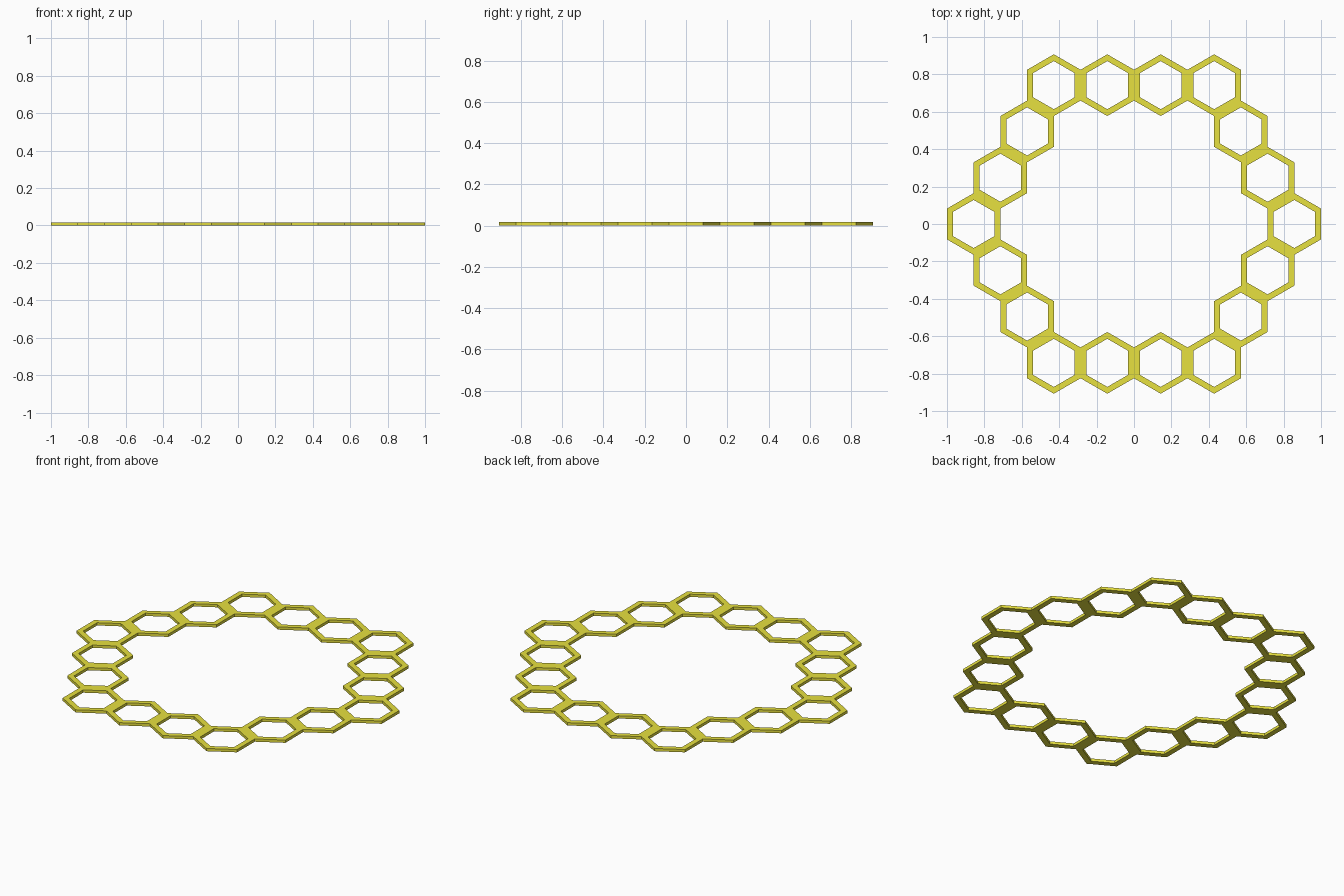
import bpy, bmesh
from math import cos, sin, pi, sqrt

if "Cube" in bpy.data.objects:
    bpy.data.objects.remove(bpy.data.objects["Cube"])

PITCH = 2 / 7              # distance between cell centres
R = PITCH / sqrt(3)        # outer corner radius
R_IN = R * 0.78            # hole corner radius
H = 0.0165                 # plate thickness
RING = 3                   # cells per side of the big hexagon

# Axial coordinates of the 18 cells in the ring
span = range(-RING, RING + 1)
cells = {(q, r) for q in span for r in span
         if max(abs(q), abs(r), abs(q + r)) == RING}
# Neighbour across side i (outward normals at 0, 60, 120 ... degrees)
SIDES = [(1, 0), (0, 1), (-1, 1), (-1, 0), (0, -1), (1, -1)]

bm = bmesh.new()


def corners(cx, cy, rad, z):
    return [bm.verts.new((cx + rad * cos(pi / 3 * i - pi / 6),
                          cy + rad * sin(pi / 3 * i - pi / 6), z))
            for i in range(6)]


# Each cell: a hexagonal frame, open on sides shared with a neighbour
for q, r in sorted(cells):
    cx, cy = PITCH * (q + r / 2), PITCH * r * sqrt(3) / 2
    ob, ot = corners(cx, cy, R, 0), corners(cx, cy, R, H)
    ib, it = corners(cx, cy, R_IN, 0), corners(cx, cy, R_IN, H)
    for i, (dq, dr) in enumerate(SIDES):
        j = (i + 1) % 6
        bm.faces.new((ot[i], ot[j], it[j], it[i]))
        bm.faces.new((ob[j], ob[i], ib[i], ib[j]))
        bm.faces.new((ib[j], ib[i], it[i], it[j]))
        if (q + dq, r + dr) not in cells:
            bm.faces.new((ob[i], ob[j], ot[j], ot[i]))

bmesh.ops.remove_doubles(bm, verts=bm.verts, dist=1e-4)
mesh = bpy.data.meshes.new("honeycomb_ring")
bm.to_mesh(mesh)
bm.free()

# Yellow material
mat = bpy.data.materials.new("yellow")
mat.diffuse_color = (0.8, 0.75, 0.05, 1)
mat.use_nodes = True
mat.node_tree.nodes["Principled BSDF"].inputs["Base Color"].default_value = mat.diffuse_color
mesh.materials.append(mat)
ring = bpy.data.objects.new("honeycomb_ring", mesh)
bpy.context.collection.objects.link(ring)
